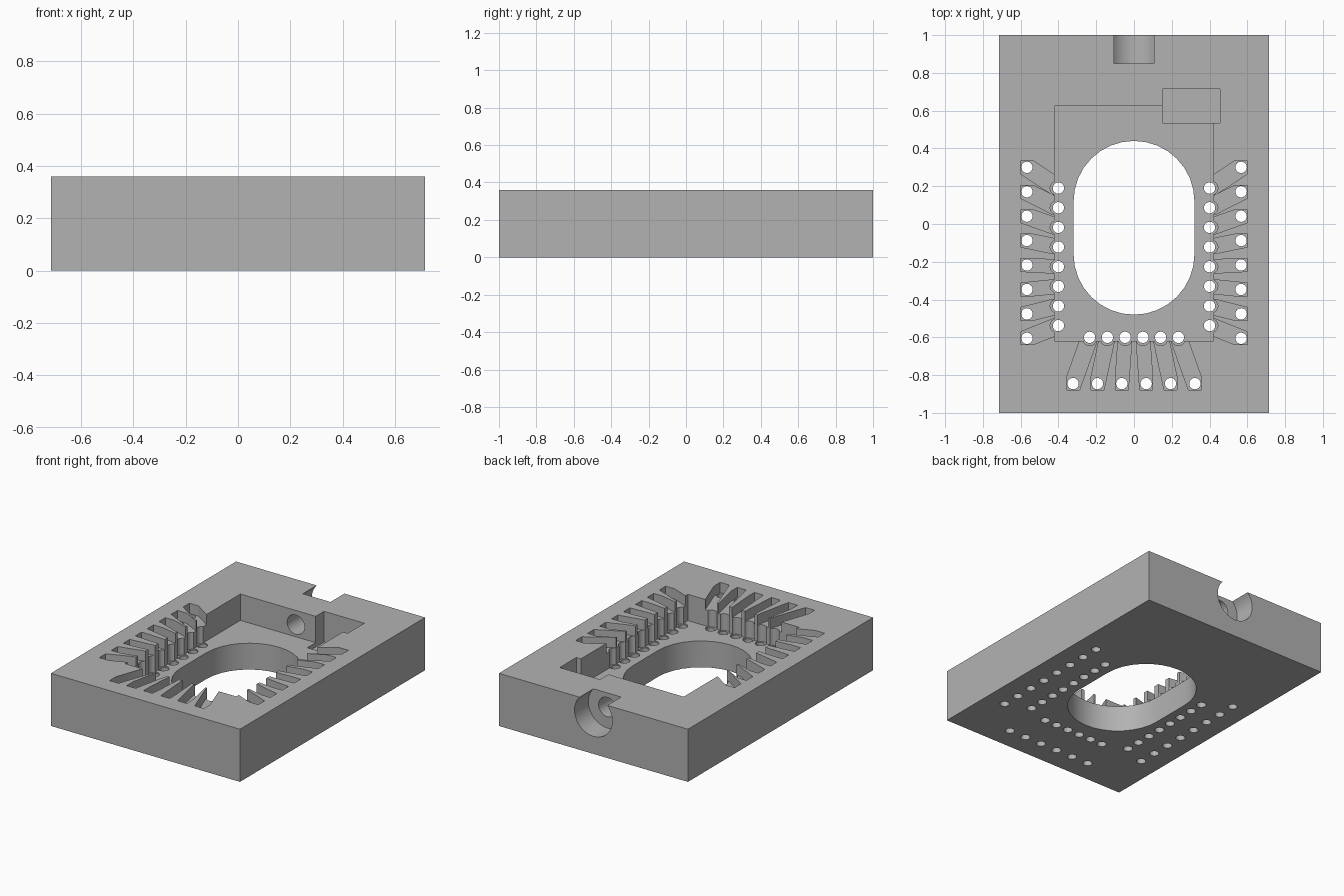
import bpy, bmesh, math
from mathutils import Matrix

if "Cube" in bpy.data.objects:
    bpy.data.objects.remove(bpy.data.objects["Cube"])

HEIGHT, FLOOR, OVER = 0.36, 0.18, 0.45

grey = bpy.data.materials.new("plain_grey")
grey.use_nodes = True
colour = (0.448, 0.448, 0.448, 1)
grey.diffuse_color = colour
grey.node_tree.nodes["Principled BSDF"].inputs["Base Color"].default_value = colour


def rect(x0, x1, y0, y1):
    return [(x0, y0), (x1, y0), (x1, y1), (x0, y1)]


def square(x, y, half):
    return rect(x - half, x + half, y - half, y + half)


def circle(x, y, r, n=24):
    return [(x + r * math.cos(2 * math.pi * i / n),
             y + r * math.sin(2 * math.pi * i / n)) for i in range(n)]


def prism(name, points, z0, z1, matrix=None):
    """Upright prism over the convex hull of the outline points."""
    bm = bmesh.new()
    for z in (z0, z1):
        for x, y in points:
            bm.verts.new((x, y, z))
    hull = bmesh.ops.convex_hull(bm, input=bm.verts[:])
    loose = [v for v in bm.verts if not v.link_faces]
    bmesh.ops.delete(bm, geom=loose, context='VERTS')
    bmesh.ops.dissolve_limit(bm, angle_limit=0.01, verts=bm.verts[:], edges=bm.edges[:])
    if matrix:
        bm.transform(matrix)
    bmesh.ops.recalc_face_normals(bm, faces=bm.faces[:])
    mesh = bpy.data.meshes.new(name)
    bm.to_mesh(mesh)
    bm.free()
    mesh.materials.append(grey)
    obj = bpy.data.objects.new(name, mesh)
    bpy.context.collection.objects.link(obj)
    return obj


block = prism("block", rect(-0.715, 0.715, -1, 1), 0, HEIGHT)
bpy.context.view_layer.objects.active = block
block.select_set(True)


def cut(points, z0, z1=OVER, matrix=None):
    cutter = prism("cutter", points, z0, z1, matrix)
    cutter.hide_render = True
    mod = block.modifiers.new("cut", 'BOOLEAN')
    mod.operation, mod.solver, mod.object = 'DIFFERENCE', 'EXACT', cutter
    bpy.ops.object.modifier_apply(modifier=mod.name)
    bpy.data.objects.remove(cutter)


# Main pocket, deeper side notch and oval window
cut(rect(-0.42, 0.42, -0.62, 0.625), FLOOR)
cut(rect(0.15, 0.455, 0.535, 0.715), 0.15)
cut(circle(0, 0.12, 0.32, 32) + circle(0, -0.16, 0.32, 32), -0.1)

# Cable entry at the back: wide socket, then a narrow passage
along_y = Matrix.Translation((0, 0, 0.263)) @ Matrix.Rotation(-math.pi / 2, 4, 'X')
cut(circle(0, 0, 0.143, 40), 0.85, 1.1, along_y)
cut(circle(0, 0, 0.066, 32), 0.55, 0.9, along_y)


def wire_channel(outer, inner, out_dir):
    """Slanted surface groove, vertical channel and the two pin holes."""
    cut(square(*outer, 0.034) + square(*inner, 0.034), HEIGHT - 0.07)
    shaft = [c + 0.008 * d for c, d in zip(inner, out_dir)]
    cut(circle(*shaft, 0.036), 0.175)
    for hole in (outer, inner):
        cut(circle(*hole, 0.03), -0.1)


# Eight channels on each side
for side in (-1, 1):
    for i in range(8):
        wire_channel((side * 0.567, 0.3 - 0.1293 * i),
                     (side * 0.4, 0.19 - 0.104 * i), (side, 0))

# Six channels at the front
for i in range(6):
    k = i - 2.5
    wire_channel((k * 0.129, -0.845), (k * 0.094, -0.6), (0, -1))

bpy.ops.object.shade_smooth_by_angle(angle=math.radians(30))
